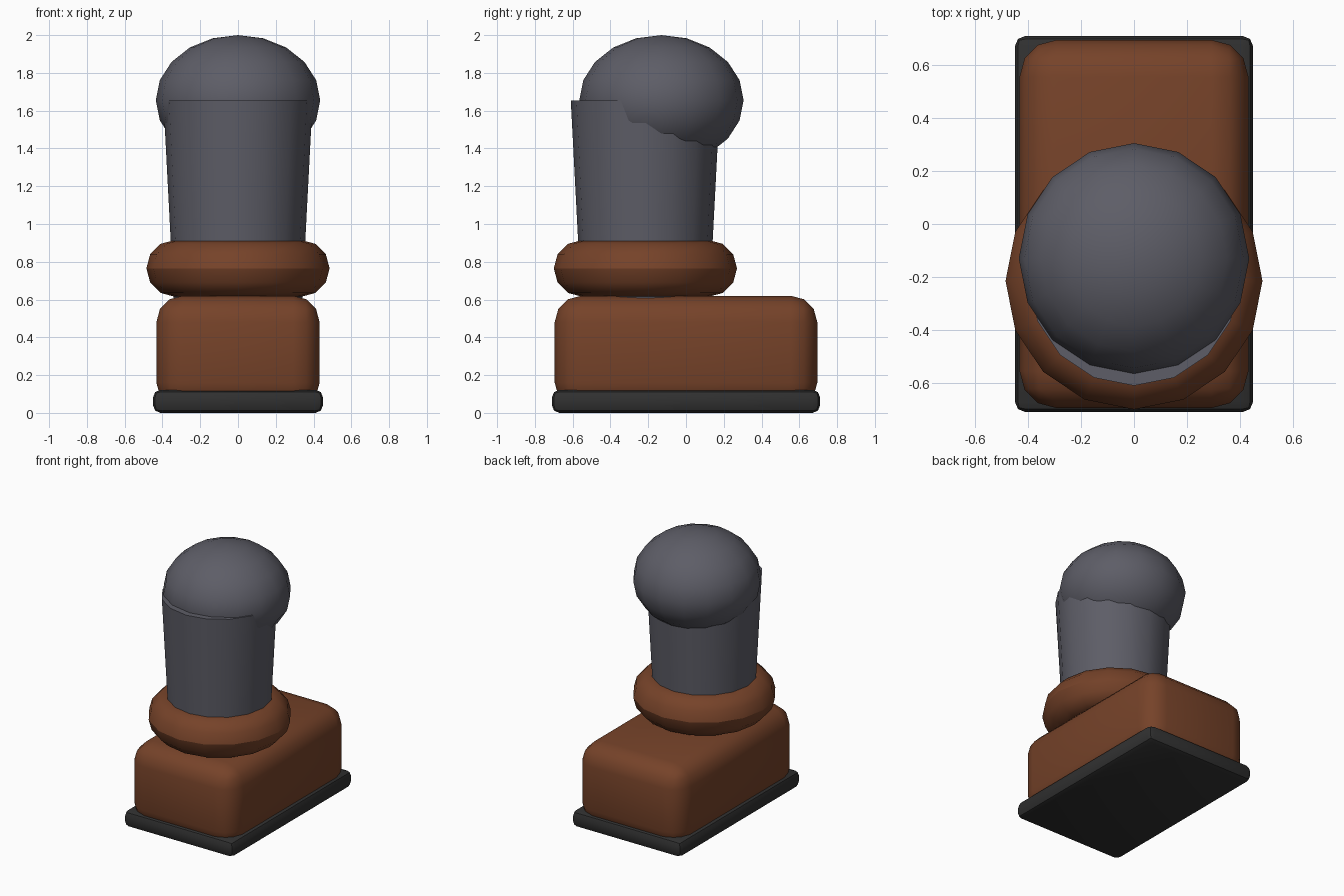
import bpy
import bmesh
from math import radians
from mathutils import Vector

cube = bpy.data.objects.get("Cube")
if cube:
    bpy.data.objects.remove(cube, do_unlink=True)


def material(name, rgb):
    mat = bpy.data.materials.new(name)
    mat.use_nodes = True
    mat.diffuse_color = (*rgb, 1)
    shader = mat.node_tree.nodes["Principled BSDF"]
    shader.inputs["Base Color"].default_value = (*rgb, 1)
    return mat


rubber = material("dark_rubber", (0.03, 0.03, 0.03))
leather = material("brown_leather", (0.18, 0.055, 0.022))
cloth = material("grey_cloth", (0.11, 0.11, 0.135))


def finish(name, mat):
    obj = bpy.context.object
    obj.name = obj.data.name = name
    obj.data.materials.append(mat)
    bpy.ops.object.transform_apply(location=False, rotation=False, scale=True)
    bpy.ops.object.shade_smooth_by_angle(angle=radians(35))
    return obj


def rounded_box(name, mat, size, bottom, radius, segments):
    """Box standing at a height, with all edges rounded."""
    mesh = bpy.data.meshes.new(name)
    obj = bpy.data.objects.new(name, mesh)
    bpy.context.collection.objects.link(obj)
    bm = bmesh.new()
    bmesh.ops.create_cube(bm, size=1)
    bmesh.ops.scale(bm, vec=Vector(size), verts=bm.verts)
    bmesh.ops.bevel(bm, geom=bm.edges[:], offset=radius, segments=segments,
                    profile=0.5, affect='EDGES')
    bm.to_mesh(mesh)
    bm.free()
    obj.location.z = bottom + size[2] / 2
    bpy.ops.object.select_all(action='DESELECT')
    obj.select_set(True)
    bpy.context.view_layer.objects.active = obj
    return finish(name, mat)


# Foot
rounded_box("sole", rubber, (0.9, 1.42, 0.122), 0, 0.04, 2)
rounded_box("boot", leather, (0.864, 1.39, 0.6), 0.02, 0.14, 3)

# Ankle cuff, with a crease around its outer middle
leg_y = -0.215
bpy.ops.mesh.primitive_torus_add(major_segments=16, minor_segments=12,
                                 major_radius=0.335, minor_radius=0.15,
                                 location=(0, leg_y, 0.765))
cuff = finish("ankle_cuff", leather)
for edge in cuff.data.edges:
    ends = [cuff.data.vertices[i].co for i in edge.vertices]
    if all(abs(p.z) < 0.001 and p.xy.length > 0.4 for p in ends):
        edge.use_edge_sharp = True

# Lower leg, widening upwards
bpy.ops.mesh.primitive_cone_add(vertices=16, radius1=0.34, radius2=0.395,
                                depth=1.055, location=(0, leg_y, 1.1275))
finish("lower_leg", cloth)

# Flattened ball for the knee
bpy.ops.mesh.primitive_uv_sphere_add(segments=16, ring_count=10, radius=0.435,
                                     location=(0, -0.13, 1.655))
bpy.context.object.scale.z = 0.793
finish("knee", cloth)
